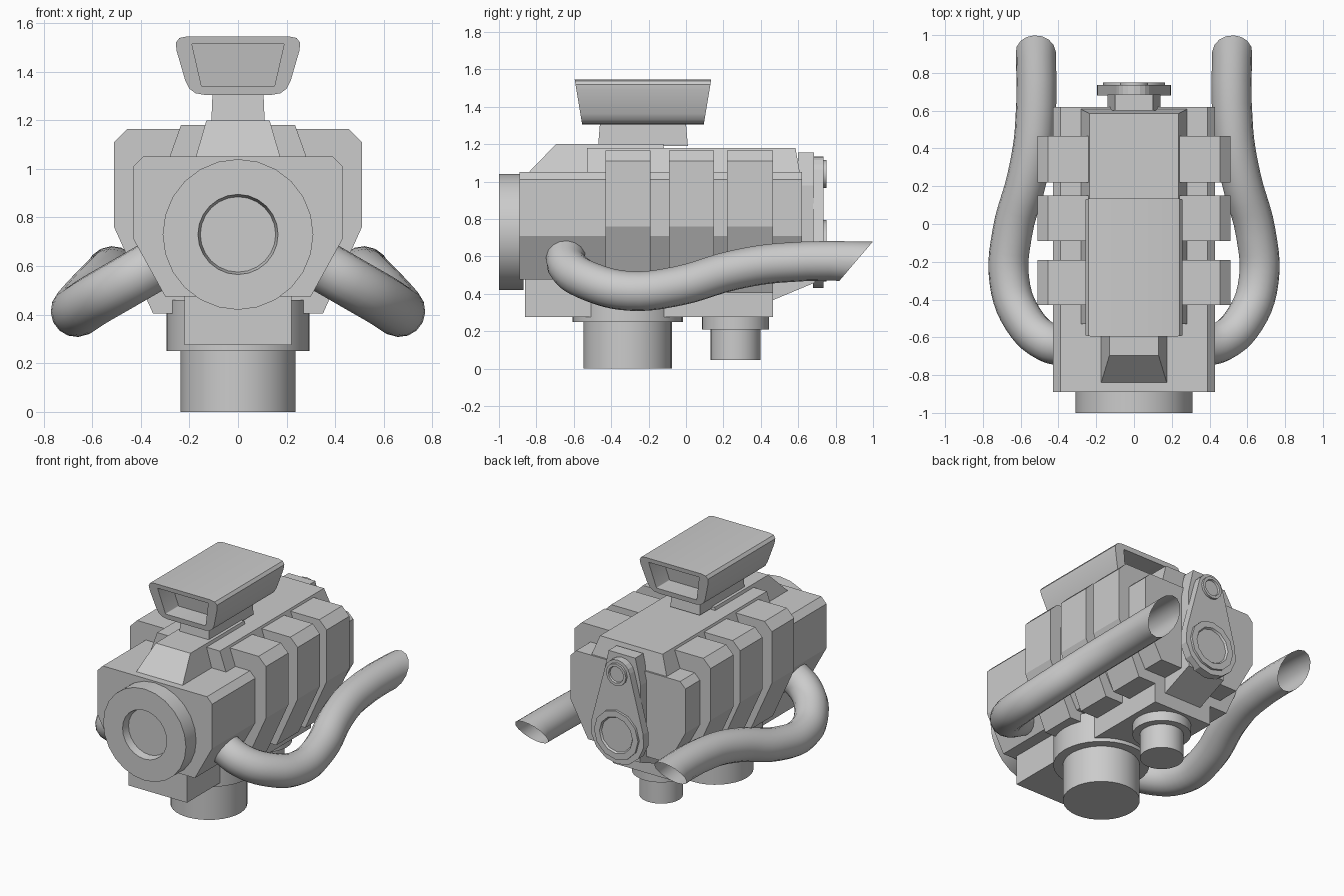
import bpy, bmesh
from math import sin, cos, pi, radians
from mathutils import Vector

if "Cube" in bpy.data.objects:
    bpy.data.objects.remove(bpy.data.objects["Cube"])


def finish(name, bm, smooth=False):
    bmesh.ops.recalc_face_normals(bm, faces=bm.faces)
    me = bpy.data.meshes.new(name)
    bm.to_mesh(me)
    bm.free()
    ob = bpy.data.objects.new(name, me)
    bpy.context.collection.objects.link(ob)
    if smooth:
        bpy.ops.object.select_all(action='DESELECT')
        bpy.context.view_layer.objects.active = ob
        ob.select_set(True)
        bpy.ops.object.shade_smooth_by_angle(angle=radians(35))
    return ob


def loft(name, rings, smooth=False):
    """Skin a list of equal-length point rings and cap both ends."""
    bm = bmesh.new()
    vs = [[bm.verts.new(p) for p in r] for r in rings]
    n = len(vs[0])
    for a, b in zip(vs, vs[1:]):
        for i in range(n):
            j = (i + 1) % n
            bm.faces.new((a[i], a[j], b[j], b[i]))
    bm.faces.new(vs[0])
    bm.faces.new(vs[-1])
    return finish(name, bm, smooth)


def prism_y(name, half, y0, y1):
    """Extrude a half profile (x, z), mirrored in x, along y."""
    prof = half + [(-x, z) for x, z in reversed(half)]
    return loft(name, [[(x, y, z) for x, z in prof] for y in (y0, y1)])


def prism_x(name, prof, w):
    return loft(name, [[(x, y, z) for y, z in prof] for x in (-w, w)])


def frustum(name, bottom, top):
    """Box between two rectangles given as (half width, y0, y1, z)."""
    return loft(name, [[(-w, a, z), (w, a, z), (w, b, z), (-w, b, z)]
                       for w, a, b, z in (bottom, top)])


def lathe(name, centre, prof, axis, n=24):
    """Revolve (radius, position) pairs about a y or z axis."""
    rings = []
    for r, h in prof:
        ring = []
        for i in range(n):
            c, s = r * cos(2 * pi * i / n), r * sin(2 * pi * i / n)
            ring.append((c, h, centre + s) if axis == 'y' else (c, centre + s, h))
        rings.append(ring)
    return loft(name, rings, True)


# Engine block and cylinder ribs
prism_y("engine_block", [(0.30, 0.475), (0.43, 0.71), (0.43, 1.01), (0.39, 1.05)], -0.89, 0.62)
for k, (a, b) in enumerate([(-0.43, -0.19), (-0.09, 0.15), (0.22, 0.465)]):
    prism_y(f"cylinder_rib_{k}", [(0.35, 0.405), (0.51, 0.76), (0.51, 1.11), (0.455, 1.165)], a, b)

# Oil pan with sloped rear extension
frustum("oil_pan", (0.22, -0.86, 0.465, 0.275), (0.22, -0.86, 0.465, 0.48))
prism_x("pan_extension", [(0.45, 0.36), (0.69, 0.46), (0.69, 0.55), (0.45, 0.55)], 0.14)

# Blower on top and its front wedge
frustum("blower_body", (0.285, -0.53, 0.61, 1.04), (0.235, -0.53, 0.585, 1.18))
frustum("blower_wedge", (0.175, -0.845, -0.11, 1.045), (0.13, -0.695, -0.12, 1.2))
frustum("scoop_neck", (0.11, -0.47, 0.01, 1.19), (0.105, -0.46, 0.0, 1.31))


# Air scoop with recessed openings at both ends
def rounded(wt, zt, wb, zb, r):
    cs = [Vector(c) for c in ((-wb, zb), (wb, zb), (wt, zt), (-wt, zt))]
    out = []
    for i, c in enumerate(cs):
        p = c + (cs[i - 1] - c).normalized() * r
        q = c + (cs[(i + 1) % 4] - c).normalized() * r
        for t in (0, 0.33, 0.67, 1):
            out.append(p * (1 - t) ** 2 + c * 2 * t * (1 - t) + q * t * t)
    return out


outer = rounded(0.27, 1.545, 0.2, 1.305, 0.06)
inner = rounded(0.19, 1.515, 0.15, 1.34, 0.004)


def scoop_ring(pts, side, depth=0.0):
    half = 0.325 - depth
    return [(p.x, -0.23 + side * (half + 0.04 * (p.y - 1.305) / 0.24), p.y) for p in pts]


loft("air_scoop", [scoop_ring(inner, -1, 0.14), scoop_ring(inner, -1), scoop_ring(outer, -1),
                   scoop_ring(outer, 1), scoop_ring(inner, 1), scoop_ring(inner, 1, 0.14)], True)

# Front round housing with a recessed centre
lathe("front_housing", 0.73, [(0.31, -0.87), (0.31, -1.0), (0.165, -1.0), (0.155, -0.95)], 'y')

# Filters underneath
lathe("large_filter_flange", -0.312, [(0.295, 0.25), (0.295, 0.46)], 'z', 32)
lathe("large_filter", -0.312, [(0.236, 0.0), (0.236, 0.26)], 'z', 32)
lathe("small_filter_flange", 0.265, [(0.18, 0.21), (0.18, 0.29)], 'z', 32)
lathe("small_filter", 0.265, [(0.134, 0.045), (0.134, 0.22)], 'z', 32)

# Rear housing, belt and pulleys
prism_y("rear_housing", [(0.14, 0.46), (0.14, 0.98), (0.10, 1.155)], 0.6, 0.685)
zl, zs, rl, rs = 0.63, 1.04, 0.2, 0.095
tilt = math_tilt = (rl - rs) / (zs - zl)
belt = []
for r, z, a0, a1 in ((rl, zl, pi - tilt, 2 * pi + tilt), (rs, zs, tilt, pi - tilt)):
    belt += [(r * cos(a0 + (a1 - a0) * i / 8), z + r * sin(a0 + (a1 - a0) * i / 8)) for i in range(9)]
loft("drive_belt", [[(x, y, z) for x, z in belt] for y in (0.68, 0.735)])
for nm, z, r in (("large_pulley", zl, 0.165), ("small_pulley", zs, 0.075)):
    lathe(nm, z, [(r, 0.7), (r, 0.75), (r * 0.75, 0.75), (r * 0.7, 0.738)], 'y', 12)

# Exhaust pipes, cut at a slant
path = [(0.33, -0.645, 0.61), (0.46, -0.625, 0.535), (0.59, -0.5, 0.46), (0.66, -0.3, 0.415),
        (0.645, -0.05, 0.44), (0.565, 0.25, 0.525), (0.525, 0.5, 0.565), (0.525, 1.15, 0.572)]
for side, label in ((1, "right"), (-1, "left")):
    cu = bpy.data.curves.new("pipe_path", 'CURVE')
    cu.dimensions = '3D'
    cu.bevel_depth = 0.106
    cu.bevel_resolution = 6
    cu.resolution_u = 5
    sp = cu.splines.new('BEZIER')
    sp.bezier_points.add(len(path) - 1)
    for bp, (x, y, z) in zip(sp.bezier_points, path):
        bp.co = (side * x, y, z)
        bp.handle_left_type = bp.handle_right_type = 'AUTO'
    tmp = bpy.data.objects.new("pipe_path", cu)
    bpy.context.collection.objects.link(tmp)
    dg = bpy.context.evaluated_depsgraph_get()
    me = bpy.data.meshes.new_from_object(tmp.evaluated_get(dg))
    bpy.data.objects.remove(tmp)
    bm = bmesh.new()
    bm.from_mesh(me)
    bmesh.ops.bisect_plane(bm, geom=bm.verts[:] + bm.edges[:] + bm.faces[:], plane_co=(0, 1.0, 0.68),
                           plane_no=(0, 0.24, -0.205), clear_outer=True)
    finish(f"exhaust_pipe_{label}", bm, True)
